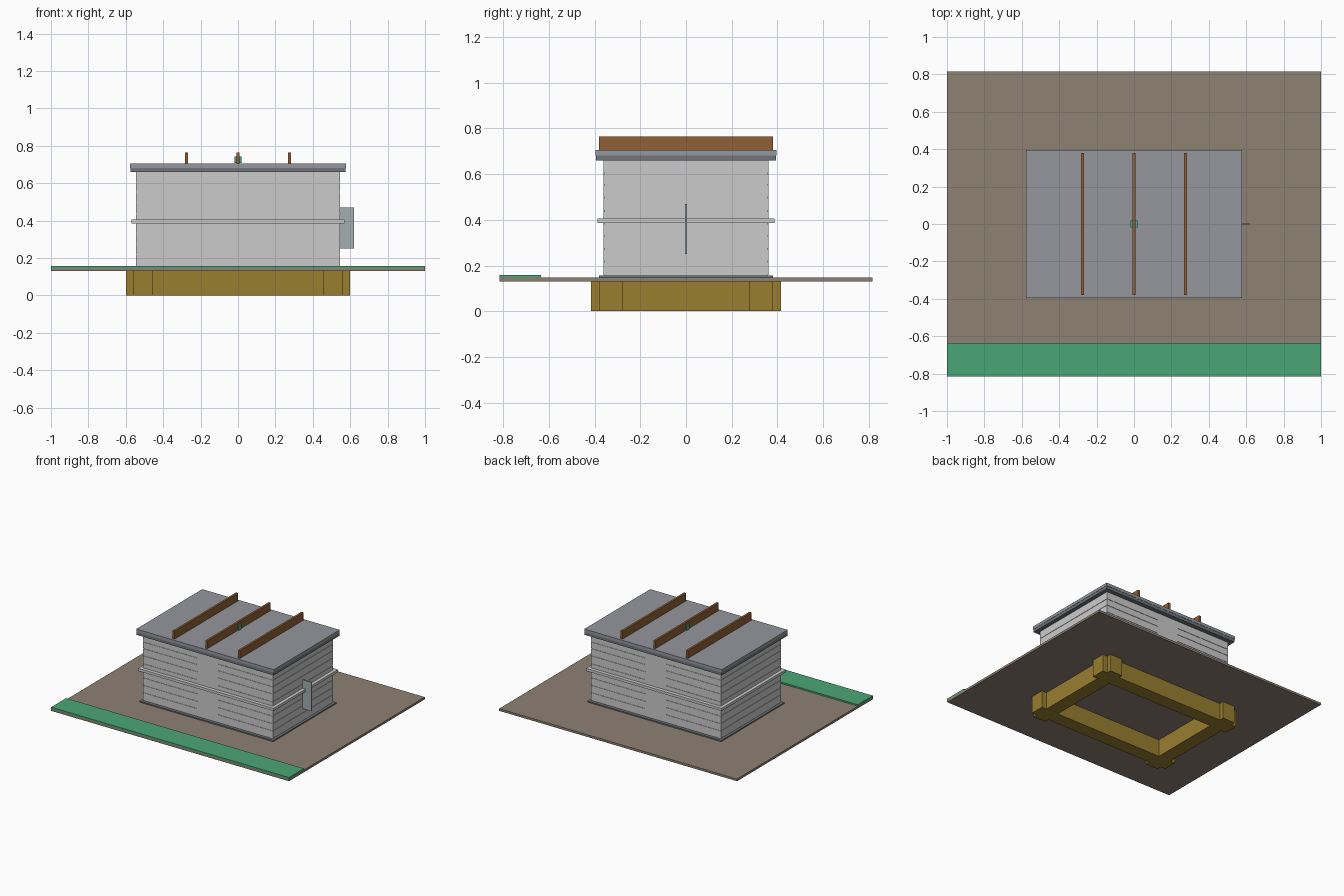
import bpy, bmesh

if "Cube" in bpy.data.objects:
    bpy.data.objects.remove(bpy.data.objects["Cube"])


def material(name, rgb):
    m = bpy.data.materials.new(name)
    m.diffuse_color = (*rgb, 1)
    m.use_nodes = True
    m.node_tree.nodes["Principled BSDF"].inputs["Base Color"].default_value = m.diffuse_color
    return m


ochre = material("ochre", (0.32, 0.21, 0.03))
earth = material("earth", (0.27, 0.22, 0.17))
green = material("green", (0.07, 0.38, 0.18))
wood = material("wood", (0.28, 0.12, 0.035))
slate = material("slate", (0.16, 0.18, 0.20))
roof_grey = material("roof_grey", (0.30, 0.31, 0.34))
pale = material("pale", (0.36, 0.42, 0.44))


def boxes(name, spans, mat=None):
    """One object made of boxes given as (x0, x1, y0, y1, z0, z1)."""
    bm = bmesh.new()
    for x0, x1, y0, y1, z0, z1 in spans:
        for v in bmesh.ops.create_cube(bm, size=1)["verts"]:
            v.co = (x1 if v.co.x > 0 else x0,
                    y1 if v.co.y > 0 else y0,
                    z1 if v.co.z > 0 else z0)
    mesh = bpy.data.meshes.new(name)
    bm.to_mesh(mesh)
    bm.free()
    ob = bpy.data.objects.new(name, mesh)
    bpy.context.collection.objects.link(ob)
    if mat:
        mesh.materials.append(mat)
    return ob


def centred(x, y, z0, z1):
    return (-x, x, -y, y, z0, z1)


def mirrored(x0, x1, y0, y1, z0, z1):
    """The same box in all four corners."""
    return [(*sorted((sx * x0, sx * x1)), *sorted((sy * y0, sy * y1)), z0, z1)
            for sx in (-1, 1) for sy in (-1, 1)]


# Foundation: rectangular footing ring with notched corner piers
ring = []
for s in (-1, 1):
    ring.append((-0.56, 0.56, *sorted((s * 0.275, s * 0.38)), 0, 0.13))
    ring.append((*sorted((s * 0.455, s * 0.56)), -0.275, 0.275, 0, 0.13))
boxes("footing_ring", ring, ochre)
boxes("footing_corners",
      mirrored(0.455, 0.56, 0.38, 0.415, 0, 0.13)
      + mirrored(0.56, 0.60, 0.275, 0.38, 0, 0.13), ochre)

# Ground slab, planted strip and plinth
boxes("ground_slab", [centred(1, 0.815, 0.13, 0.147)], earth)
boxes("verge_strip", [(-1, 1, -0.815, -0.635, 0.147, 0.158)], green)
boxes("plinth", [centred(0.562, 0.38, 0.147, 0.156)], slate)

# Walls: solid core with thin courses separated by shallow grooves
boxes("wall_core", [centred(0.542, 0.357, 0.15, 0.67)])
joints = [0.158, 0.22, 0.275, 0.332, 0.385, 0.44, 0.50, 0.555, 0.605, 0.665]
boxes("wall_courses", [centred(0.545, 0.36, a, b - 0.004)
                       for a, b in zip(joints, joints[1:])])

# Smooth pilaster strips filling the grooves mid-wall on front and back
boxes("centre_strips", [(-0.09, 0.09, -0.3605, 0.3605, 0.158, 0.66)])

# Belt course and cornice
boxes("belt_course", [centred(0.57, 0.387, 0.385, 0.405)])
boxes("cornice_lower", [centred(0.576, 0.394, 0.66, 0.682)], slate)
boxes("roof_slab", [centred(0.578, 0.396, 0.682, 0.705)], roof_grey)

# Roof beams and the small marker on the middle one
boxes("roof_beams", [(x - 0.008, x + 0.008, -0.38, 0.38, 0.705, 0.765)
                     for x in (-0.275, 0, 0.275)], wood)
boxes("roof_marker", [centred(0.018, 0.018, 0.707, 0.743)], green)

# Projecting sign board on the right wall
boxes("sign_board", [(0.545, 0.62, -0.004, 0.004, 0.25, 0.47)], pale)
